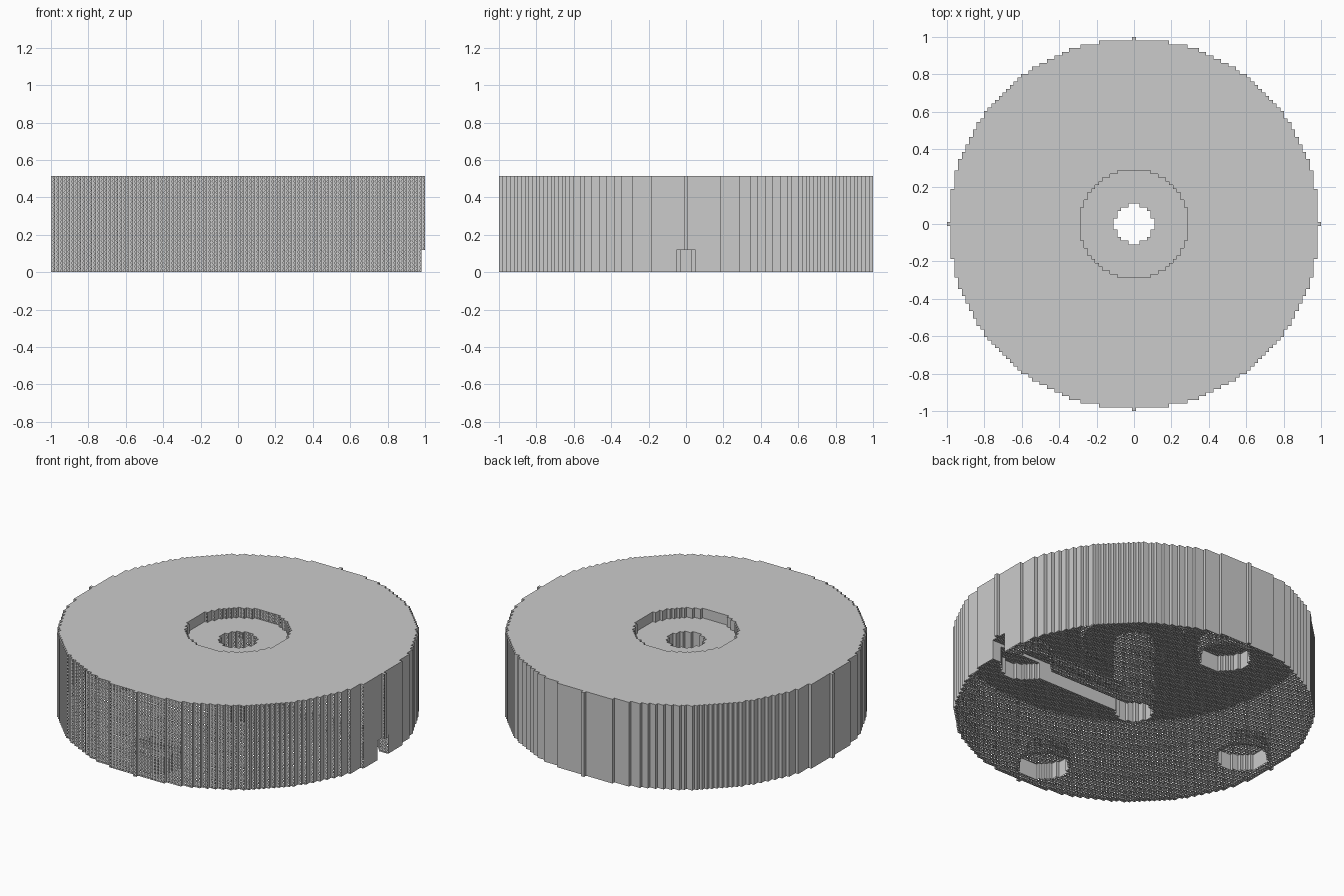
import bpy, bmesh, math

cube = bpy.data.objects.get("Cube")
if cube:
    bpy.data.objects.remove(cube)

R = 50                      # disc radius in blocks
S = 2 / (2 * R + 1)         # block size
HEIGHT, RECESS, SLOT, POCKET = 26, 3, 6, 5
SLOT_HALF, POCKET_R, POCKET_ORBIT = 2, 7.3, 39.5

pockets = [(POCKET_ORBIT, 0), (-POCKET_ORBIT, 0), (0, POCKET_ORBIT), (0, -POCKET_ORBIT)]


def column(i, j):
    """Bottom and top block level of the solid column, or an empty span."""
    d = i * i + j * j
    if d > R * R or d < 28:             # outside the disc or in the bore
        return 0, 0
    low, high = 0, HEIGHT
    if d < 214:                         # round recess in the top
        high -= RECESS
    if any(math.hypot(i - x, j - y) < POCKET_R for x, y in pockets):
        low = POCKET
    if i > 0 and abs(j) <= SLOT_HALF:   # cable slot from bore to rim
        low = SLOT
    return low, high


span = range(-R - 1, R + 2)
cols = {(i, j): column(i, j) for i in span for j in span}
bm = bmesh.new()
weld = []


def quad(points, notched=False):
    """Plain joined face, or a loose tile with a notch in one side."""
    verts = [bm.verts.new((x * S, y * S, z * S)) for x, y, z in points]
    if notched:
        middle = bm.verts.new((verts[0].co + verts[2].co) / 2)
        verts.insert(2, middle)
    else:
        weld.extend(verts)
    bm.faces.new(verts)


def wall(i, j, dx, dy, a, b, notched=False):
    """Upright quad on the side of a column that faces (dx, dy)."""
    x, y = i + dx / 2, j + dy / 2
    px, py = -dy / 2, dx / 2
    quad([(x - px, y - py, a), (x + px, y + py, a),
          (x + px, y + py, b), (x - px, y - py, b)], notched)


corners = [(-.5, -.5), (.5, -.5), (.5, .5), (-.5, .5)]
for (i, j), (low, high) in cols.items():
    if low == high:
        continue
    # smooth top skin, notched tiles underneath
    quad([(i + x, j + y, high) for x, y in corners])
    quad([(i + x, j + y, low) for x, y in reversed(corners)], True)
    for dx, dy in ((1, 0), (-1, 0), (0, 1), (0, -1)):
        nlow, nhigh = cols[i + dx, j + dy]
        if nlow == nhigh:
            spans = [(low, high)]
        else:
            spans = [(low, min(high, nlow)), (max(low, nhigh), high)]
        for a, b in spans:
            if a >= b:
                continue
            if dy < 0:                  # front-facing walls are notched tiles
                for k in range(a, b):
                    wall(i, j, dx, dy, k, k + 1, True)
            else:
                wall(i, j, dx, dy, a, b)

bmesh.ops.remove_doubles(bm, verts=weld, dist=S / 100)
mesh = bpy.data.meshes.new("block_disc")
bm.to_mesh(mesh)
bm.free()

# Plain grey
grey = bpy.data.materials.new("plain_grey")
grey.use_nodes = True
color = (0.6, 0.6, 0.6, 1)
grey.diffuse_color = color
grey.node_tree.nodes["Principled BSDF"].inputs["Base Color"].default_value = color
mesh.materials.append(grey)

disc = bpy.data.objects.new("block_disc", mesh)
bpy.context.collection.objects.link(disc)
